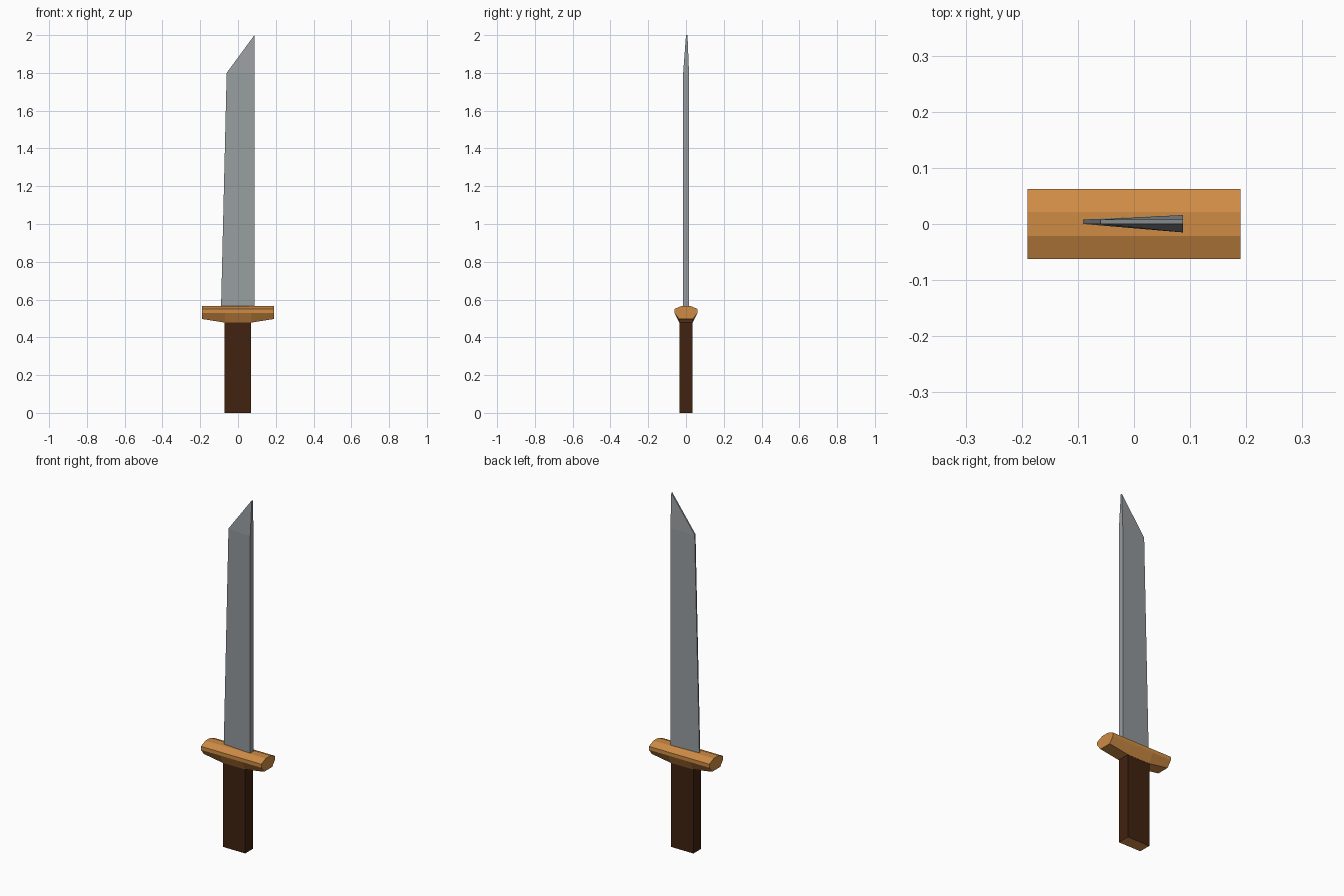
import bpy, bmesh

if "Cube" in bpy.data.objects:
    bpy.data.objects.remove(bpy.data.objects["Cube"])


def material(name, rgb):
    m = bpy.data.materials.new(name)
    m.diffuse_color = (*rgb, 1.0)
    m.use_nodes = True
    m.node_tree.nodes["Principled BSDF"].inputs["Base Color"].default_value = m.diffuse_color
    return m


steel = material("steel grey", (0.31, 0.335, 0.345))
tan = material("tan wood", (0.62, 0.26, 0.06))
brown = material("dark brown", (0.052, 0.016, 0.005))


def loft(name, rings, mats):
    """Skin a list of equal-length point rings and cap both ends."""
    bm = bmesh.new()
    rows = [[bm.verts.new(p) for p in ring] for ring in rings]
    n = len(rows[0])
    for a, b in zip(rows, rows[1:]):
        for i in range(n):
            j = (i + 1) % n
            bm.faces.new((a[i], a[j], b[j], b[i]))
    bm.faces.new(rows[0][::-1])
    bm.faces.new(rows[-1])
    # merge coincident points so the blade closes into its tip
    bmesh.ops.remove_doubles(bm, verts=bm.verts[:], dist=0.0005)
    bmesh.ops.recalc_face_normals(bm, faces=bm.faces[:])
    mesh = bpy.data.meshes.new(name)
    bm.to_mesh(mesh)
    bm.free()
    for m in mats:
        mesh.materials.append(m)
    obj = bpy.data.objects.new(name, mesh)
    bpy.context.collection.objects.link(obj)
    return obj


# Blade: wedge section, thin cutting edge at -x, thick spine at +x, slanted tip
def blade_ring(edge_x, z, spine_lo, spine_hi):
    return [(edge_x, 0.0, z), (0.087, spine_lo, z),
            (0.087, spine_hi, z), (edge_x, 0.008, z)]


loft("blade", [blade_ring(-0.09, 0.55, -0.015, 0.016),
               blade_ring(-0.06, 1.80, -0.015, 0.016),
               blade_ring(0.087, 2.00, 0.0, 0.008)], [steel])


# Guard: eight-sided bar whose underside drops towards the handle
def guard_ring(x, bottom):
    half = [(0.021, 0.567), (0.062, 0.55), (0.062, 0.53), (0.036, bottom)]
    return ([(x, y, z) for y, z in half]
            + [(x, -y, z) for y, z in reversed(half)])


loft("guard", [guard_ring(-0.19, 0.497), guard_ring(-0.07, 0.478),
               guard_ring(0.07, 0.478), guard_ring(0.19, 0.497)], [tan])

# Handle: plain block with a lighter butt face
handle = loft("handle", [[(x, y, z) for x, y in
                          ((-0.071, -0.035), (0.07, -0.035),
                           (0.07, 0.035), (-0.071, 0.035))]
                         for z in (0.0, 0.49)], [brown, tan])
for f in handle.data.polygons:
    if f.normal.z < -0.9:
        f.material_index = 1
